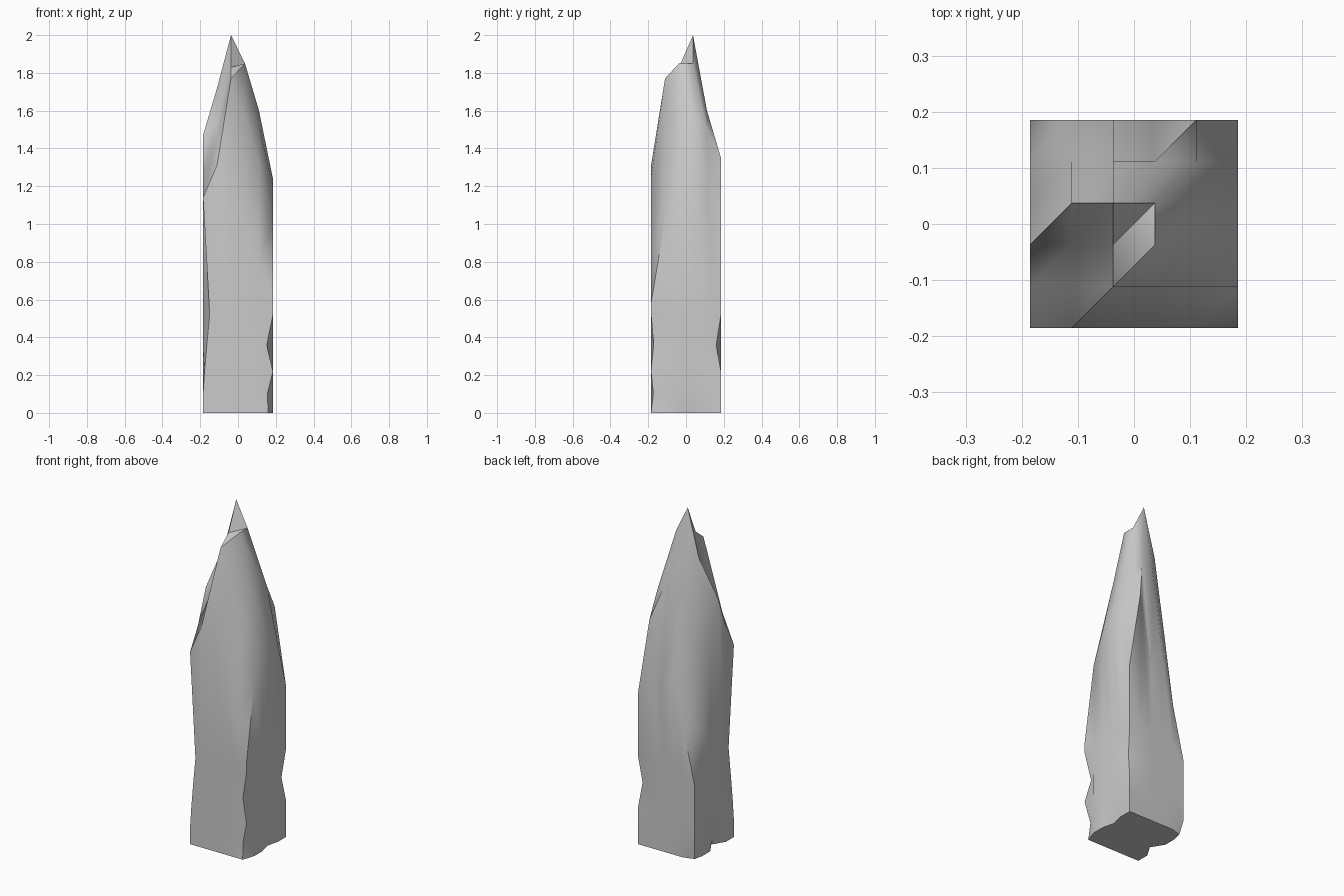
import bpy, bmesh, math

if "Cube" in bpy.data.objects:
    bpy.data.objects.remove(bpy.data.objects["Cube"])

N = 6
HALF = 0.185
pos = [-HALF + 2 * HALF * i / (N - 1) for i in range(N)]

# Peak heights, rows from front (-y) to back (+y), columns from -x to +x
HEIGHT = [
    [1.14, 1.31, 1.24, 1.02, 0.81, 0.58],
    [1.27, 1.45, 1.77, 1.57, 1.32, 1.02],
    [1.47, 1.55, 1.83, 1.85, 1.52, 1.20],
    [1.10, 1.72, 2.00, 1.85, 1.60, 1.24],
    [0.75, 1.25, 1.57, 1.60, 1.50, 1.17],
    [0.45, 0.77, 1.06, 0.92, 1.35, 0.90],
]
LEVELS = [0.52, 0.36, 0.22, 0.10, 0.0]

# Chipped spots: (column, row, level index) -> shift in x, y
CHIPS = {
    (0, 0, 0): (0.035, 0.0), (0, 0, 1): (0.02, 0.0), (0, 0, 2): (0.008, 0.0),
    (5, 0, 1): (-0.033, 0.014), (5, 0, 3): (-0.03, 0.012), (5, 0, 4): (-0.025, 0.0),
    (5, 5, 1): (-0.012, -0.025),
    (0, 5, 4): (0.012, -0.02),
    (0, 2, 4): (0.045, 0.0), (0, 2, 3): (0.02, 0.0),
    (5, 3, 4): (-0.018, 0.0),
}

bm = bmesh.new()

# Craggy top, split along the diagonal that the ridges follow
top = [[bm.verts.new((pos[i], pos[j], HEIGHT[j][i])) for i in range(N)] for j in range(N)]
for j in range(N - 1):
    for i in range(N - 1):
        a, b, c, d = top[j][i], top[j][i + 1], top[j + 1][i + 1], top[j + 1][i]
        bm.faces.new((a, b, c))
        bm.faces.new((a, c, d))

# Walls hang from the rim, with chipped corners
m = N - 1
rim = ([(i, 0) for i in range(m)] + [(m, j) for j in range(m)]
       + [(m - i, m) for i in range(m)] + [(0, m - j) for j in range(m)])
upper = [top[j][i] for i, j in rim]
for k, level in enumerate(LEVELS):
    lower = []
    for i, j in rim:
        dx, dy = CHIPS.get((i, j, k), (0, 0))
        z = level * min(1, 0.9 * HEIGHT[j][i] / LEVELS[0])
        lower.append(bm.verts.new((pos[i] + dx, pos[j] + dy, z)))
    for n in range(len(rim)):
        p = (n + 1) % len(rim)
        bm.faces.new((upper[n], lower[n], lower[p], upper[p]))
    upper = lower

# Flat underside
bm.faces.new(upper)
bmesh.ops.recalc_face_normals(bm, faces=bm.faces)

mesh = bpy.data.meshes.new("rock_spire")
bm.to_mesh(mesh)
bm.free()
spire = bpy.data.objects.new("rock_spire", mesh)
bpy.context.collection.objects.link(spire)
bpy.context.view_layer.objects.active = spire
spire.select_set(True)
bpy.ops.object.shade_smooth_by_angle(angle=math.radians(45))
